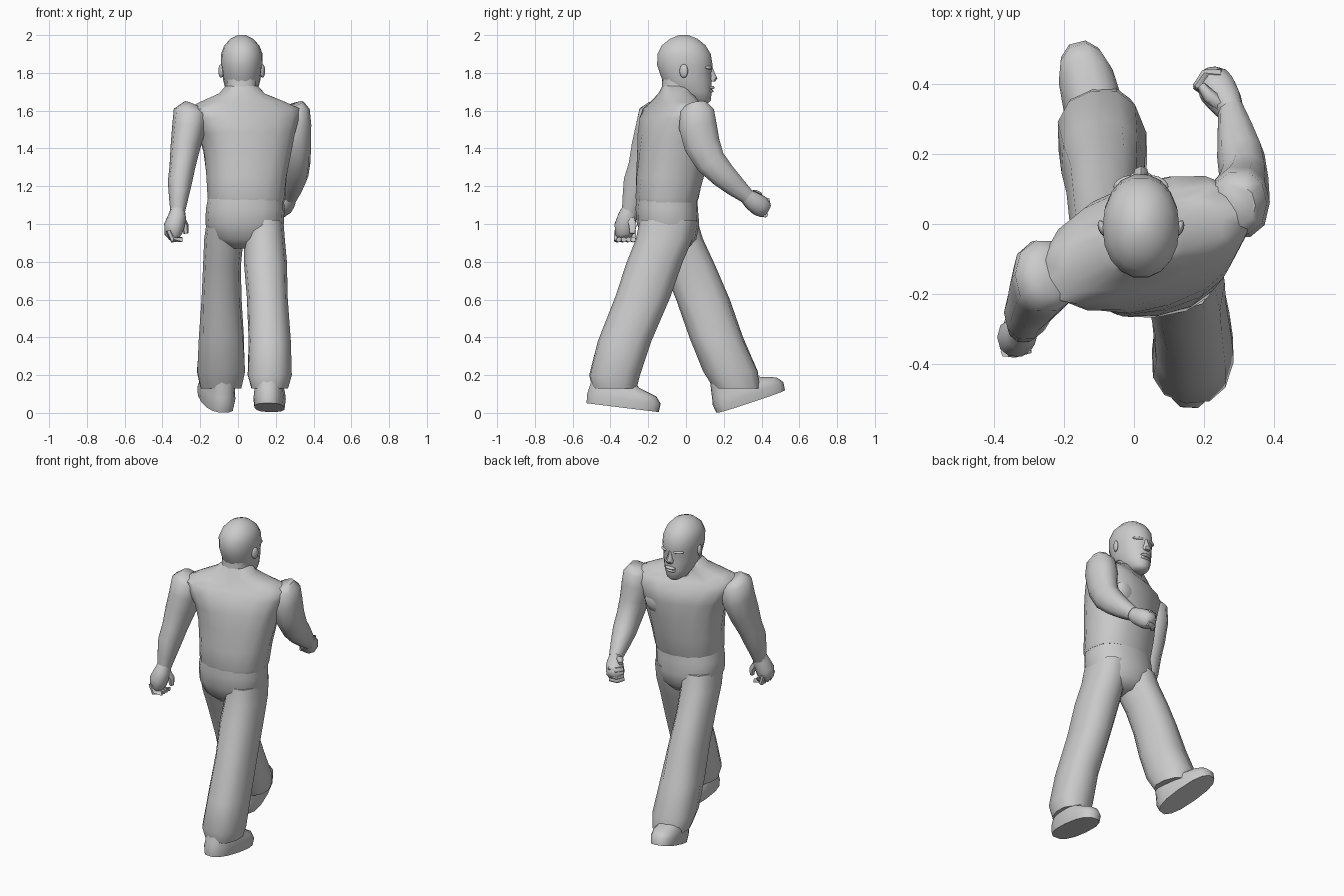
import bpy, bmesh, math
from mathutils import Vector, Matrix

grey = bpy.data.materials.new("plain grey")
grey.diffuse_color = (0.6, 0.6, 0.6, 1)


def finish(bm, name, angle=50):
    bmesh.ops.recalc_face_normals(bm, faces=bm.faces)
    me = bpy.data.meshes.new(name)
    bm.to_mesh(me)
    bm.free()
    me.materials.append(grey)
    ob = bpy.data.objects.new(name, me)
    bpy.context.collection.objects.link(ob)
    bpy.context.view_layer.objects.active = ob
    ob.select_set(True)
    bpy.ops.object.shade_smooth_by_angle(angle=math.radians(angle))
    ob.select_set(False)
    return ob


def skin(name, rings, matrix=None, angle=50):
    """Bridge equal rings of points and cap both ends."""
    bm = bmesh.new()
    loops = [[bm.verts.new(p) for p in r] for r in rings]
    n = len(loops[0])
    for a, b in zip(loops, loops[1:]):
        for i in range(n):
            j = (i + 1) % n
            bm.faces.new((a[i], a[j], b[j], b[i]))
    bm.faces.new(loops[0])
    bm.faces.new(loops[-1])
    if matrix:
        bmesh.ops.transform(bm, matrix=matrix, verts=bm.verts)
    return finish(bm, name, angle)


def oval(n, power):
    for i in range(n):
        t = 2 * math.pi * i / n
        c, s = math.cos(t), math.sin(t)
        yield math.copysign(abs(c) ** power, c), math.copysign(abs(s) ** power, s)


def stack(name, rings, n=14, power=0.85, matrix=None, angle=50):
    """Level rings: (x, y, z, half width, half depth, yaw in degrees)."""
    out = []
    for x, y, z, w, d, yaw in rings:
        rot = Matrix.Rotation(math.radians(yaw), 3, 'Z')
        out.append([Vector((x, y, z)) + rot @ Vector((u * w, v * d, 0)) for u, v in oval(n, power)])
    return skin(name, out, matrix, angle)


def limb(name, rings, n=10, power=0.9):
    """Rings square to the path: (x, y, z, half width, half depth)."""
    pts = [Vector(r[:3]) for r in rings]
    out = []
    for i, r in enumerate(rings):
        t = (pts[min(i + 1, len(pts) - 1)] - pts[max(i - 1, 0)]).normalized()
        side = Vector((1, 0, 0))
        side = (side - t * side.dot(t)).normalized()
        front = t.cross(side)
        out.append([pts[i] + side * u * r[3] + front * v * r[4] for u, v in oval(n, power)])
    return skin(name, out, None, 60)


def ball(name, loc, size, yaw=0, pitch=0):
    bm = bmesh.new()
    m = (Matrix.Translation(loc) @ Matrix.Rotation(math.radians(yaw), 4, 'Z')
         @ Matrix.Rotation(math.radians(pitch), 4, 'X') @ Matrix.Diagonal((*size, 1)))
    bmesh.ops.create_uvsphere(bm, u_segments=12, v_segments=8, radius=1, matrix=m)
    return finish(bm, name, 70)


# Torso, twisted so the right shoulder leads
stack("torso", [
    (.045, -.10, 1.115, .200, .160, 4),
    (.045, -.10, 1.14, .207, .168, 5),
    (.045, -.085, 1.25, .215, .178, 9),
    (.050, -.070, 1.38, .235, .180, 14),
    (.045, -.060, 1.48, .260, .180, 18),
    (.035, -.055, 1.56, .300, .165, 20),
    (.030, -.060, 1.61, .320, .125, 20),
    (.025, -.060, 1.645, .240, .105, 18),
    (.020, -.055, 1.69, .125, .090, 10),
    (.020, -.045, 1.73, .085, .080, 0)], n=16)

# Chest muscles
for side, x, y in (("left", -.075, .015), ("right", .12, .075)):
    ball(side + "_chest_muscle", (x, y, 1.46), (.105, .05, .085), 20)

# Neck and head
stack("neck", [(.02, -.05, 1.60, .095, .095, 0),
               (.02, -.04, 1.68, .082, .09, 0),
               (.02, -.035, 1.78, .085, .09, 0)], n=12)
stack("head", [
    (.02, .085, 1.637, .028, .030, 0),
    (.02, .055, 1.655, .058, .078, 0),
    (.02, .025, 1.70, .083, .112, 0),
    (.02, .005, 1.76, .098, .132, 0),
    (.02, -.003, 1.80, .104, .138, 0),
    (.02, -.006, 1.84, .109, .149, 0),
    (.02, -.010, 1.90, .110, .143, 0),
    (.02, -.012, 1.945, .093, .118, 0),
    (.02, -.012, 1.98, .060, .075, 0),
    (.02, -.012, 2.0, .020, .025, 0)], n=18, power=0.95, angle=70)

# Face
stack("nose", [(.02, .125, 1.755, .022, .030, 0),
               (.02, .130, 1.772, .024, .036, 0),
               (.02, .128, 1.80, .013, .024, 0),
               (.02, .125, 1.835, .011, .014, 0)], n=8)
for name, z, y in (("upper_lip", 1.722, .128), ("lower_lip", 1.703, .122)):
    ball(name, (.02, y, z), (.036, .024, .010))
ball("chin", (.02, .100, 1.664), (.036, .032, .024))
for side, s in (("left", -1), ("right", 1)):
    ball(side + "_brow", (.02 + s * .045, .118, 1.828), (.036, .018, .010), -s * 22)
    ball(side + "_ear", (.02 + s * .110, -.012, 1.81), (.012, .024, .036), -s * 20)

# Left arm swings back, right arm swings forward
limb("left_arm", [
    (-.235, -.140, 1.62, .060, .065),
    (-.250, -.148, 1.59, .092, .105),
    (-.262, -.158, 1.50, .088, .115),
    (-.280, -.190, 1.40, .078, .105),
    (-.295, -.225, 1.30, .068, .085),
    (-.308, -.255, 1.22, .064, .080),
    (-.315, -.280, 1.13, .050, .060),
    (-.320, -.298, 1.06, .038, .044)])
limb("right_arm", [
    (.290, .055, 1.63, .060, .060),
    (.300, .060, 1.60, .080, .092),
    (.302, .062, 1.52, .086, .105),
    (.310, .085, 1.42, .077, .100),
    (.314, .130, 1.33, .070, .085),
    (.305, .195, 1.26, .068, .072),
    (.292, .260, 1.20, .054, .058),
    (.278, .325, 1.145, .038, .042)])

# Hands: a fist, a row of curled fingers and a thumb
limb("left_fist", [
    (-.318, -.296, 1.085, .036, .040),
    (-.322, -.310, 1.04, .048, .052),
    (-.338, -.325, .99, .054, .056),
    (-.342, -.325, .945, .046, .050),
    (-.335, -.320, .925, .030, .035)])
limb("right_fist", [
    (.280, .318, 1.15, .036, .040),
    (.262, .350, 1.125, .048, .052),
    (.238, .385, 1.10, .056, .058),
    (.225, .415, 1.08, .048, .050),
    (.222, .432, 1.07, .030, .034)])
for i in range(4):
    k = i / 3
    limb("left_finger", [(-.368 + .01 * k, -.365 + .085 * k, .965, .014, .016),
                         (-.345, -.365 + .085 * k, .915, .016, .018),
                         (-.295, -.355 + .075 * k, .918, .014, .014)], n=6)
    limb("right_finger", [(.250, .430 - .01 * k, 1.125 - .075 * k, .016, .014),
                          (.205, .425 - .01 * k, 1.12 - .07 * k, .018, .016),
                          (.180, .390 - .01 * k, 1.12 - .065 * k, .014, .014)], n=6)
limb("left_thumb", [(-.305, -.295, 1.04, .020, .022), (-.280, -.282, .99, .020, .022),
                    (-.275, -.285, .95, .013, .015)], n=6)
limb("right_thumb", [(.250, .340, 1.15, .022, .020), (.215, .365, 1.165, .020, .018),
                     (.192, .395, 1.155, .013, .013)], n=6)

# Trousers: hips and two wide legs
stack("hips", [
    (.04, -.08, .87, .090, .090, 0),
    (.035, -.085, .92, .175, .140, 0),
    (.035, -.095, 1.00, .208, .165, 0),
    (.038, -.102, 1.08, .208, .165, 2),
    (.042, -.102, 1.135, .202, .162, 4)], n=16)
stack("right_trouser_leg", [
    (.140, -.095, 1.02, .100, .150, 0),
    (.140, -.115, .92, .108, .150, 0),
    (.145, -.165, .80, .114, .148, 0),
    (.155, -.230, .61, .108, .146, 0),
    (.168, -.325, .38, .112, .142, -4),
    (.168, -.378, .20, .118, .136, -8),
    (.168, -.378, .13, .098, .118, -8)], n=12)
stack("left_trouser_leg", [
    (-.065, -.085, 1.02, .100, .145, 0),
    (-.075, -.050, .92, .104, .140, 0),
    (-.085, .015, .78, .100, .140, 0),
    (-.087, .090, .60, .106, .142, 0),
    (-.088, .160, .40, .120, .143, 6),
    (-.090, .235, .22, .128, .148, 12),
    (-.090, .270, .13, .108, .125, 12)], n=12)

# Shoes: flat sole, rounded toe, high instep
for side, loc, yaw, pitch in (("right", (.167, -.335, .028), -3, -7),
                              ("left", (-.118, .342, .060), 14, 18)):
    m = (Matrix.Translation(loc) @ Matrix.Rotation(math.radians(yaw), 4, 'Z')
         @ Matrix.Rotation(math.radians(pitch), 4, 'X'))
    stack(side + "_shoe", [
        (0, 0, 0, .080, .195, 0),
        (0, 0, .045, .086, .200, 0),
        (0, -.010, .080, .082, .182, 0),
        (0, -.055, .115, .074, .130, 0),
        (0, -.080, .165, .068, .095, 0)], n=14, power=0.8, matrix=m, angle=55)
